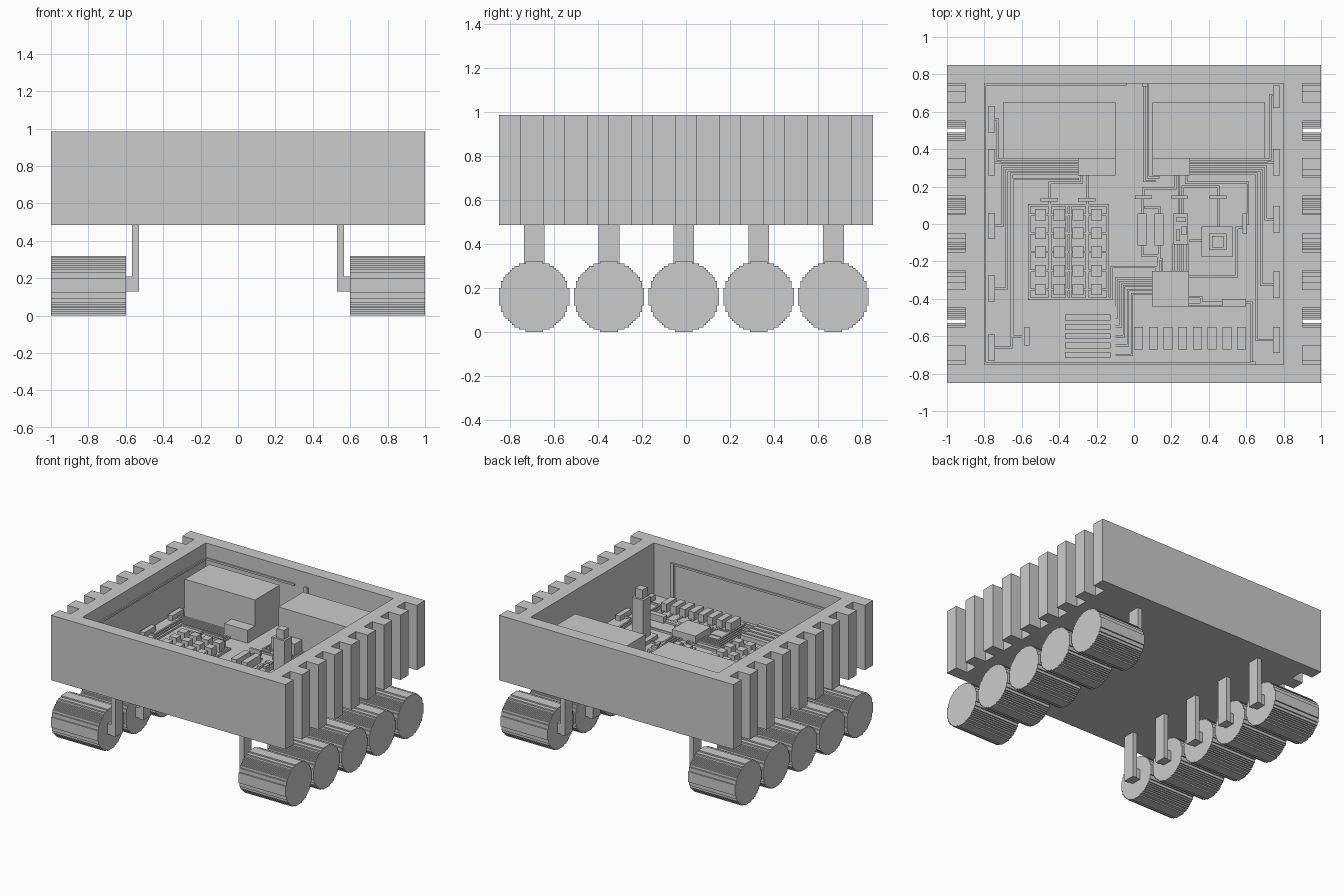
import bpy, bmesh, math

if "Cube" in bpy.data.objects:
    bpy.data.objects.remove(bpy.data.objects["Cube"])

FLOOR = 0.585   # top of the tray floor
T = 0.012       # trace width


def mesh_object(name, bm):
    bmesh.ops.recalc_face_normals(bm, faces=bm.faces)
    me = bpy.data.meshes.new(name)
    bm.to_mesh(me)
    bm.free()
    ob = bpy.data.objects.new(name, me)
    bpy.context.collection.objects.link(ob)
    return ob


def boxes(name, items):
    """One object from boxes given as (x0, x1, y0, y1, z0, z1)."""
    bm = bmesh.new()
    for x0, x1, y0, y1, z0, z1 in items:
        vs = bmesh.ops.create_cube(bm, size=1)["verts"]
        for v in vs:
            v.co.x = x1 if v.co.x > 0 else x0
            v.co.y = y1 if v.co.y > 0 else y0
            v.co.z = z1 if v.co.z > 0 else z0
    return mesh_object(name, bm)


def on_floor(name, rects, h):
    return boxes(name, [(*r, FLOOR, FLOOR + h) for r in rects])


def prism(name, pts, vec):
    bm = bmesh.new()
    f = bm.faces.new([bm.verts.new(p) for p in pts])
    ext = bmesh.ops.extrude_face_region(bm, geom=[f])["geom"]
    bmesh.ops.translate(bm, vec=vec, verts=[g for g in ext if isinstance(g, bmesh.types.BMVert)])
    return mesh_object(name, bm)


def traces(name, paths, h=0.014):
    """Thin square-cornered conductors lying on the floor."""
    rects = []
    for p in paths:
        for (ax, ay), (bx, by) in zip(p, p[1:]):
            rects.append((min(ax, bx) - T / 2, max(ax, bx) + T / 2,
                          min(ay, by) - T / 2, max(ay, by) + T / 2))
    return on_floor(name, rects, h)


# Tray body with notched side fins
side = [(1, -0.85)]
for i in range(8):
    y = -0.75 + 0.2 * i
    side += [(1, y), (0.9, y), (0.9, y + 0.1), (1, y + 0.1)]
side.append((1, 0.85))
outline = side + [(-x, y) for x, y in reversed(side)]
body = prism("tray_body", [(x, y, 0.485) for x, y in outline], (0, 0, 0.5))
cutter = boxes("cavity_cutter", [(-0.8, 0.8, -0.75, 0.75, FLOOR, 1.2)])
mod = body.modifiers.new("cavity", "BOOLEAN")
mod.operation, mod.solver, mod.object = "DIFFERENCE", "EXACT", cutter
bpy.context.view_layer.objects.active = body
bpy.ops.object.modifier_apply(modifier="cavity")
bpy.data.objects.remove(cutter)

# Stepped wheel silhouette, in 0.01 steps
R, S = 16, 0.01
quarter = []
for k in range(R):
    w = round(math.sqrt(R * R - (k + 0.5) ** 2))
    for p in ((w, k), (w, k + 1)):
        if len(quarter) > 1 and quarter[-1][0] == w and quarter[-2][0] == w:
            quarter[-1] = p
        elif not quarter or quarter[-1] != p:
            quarter.append(p)
half = [(a, -b) for a, b in reversed(quarter[1:])] + quarter[1:]
ring = half + [(-a, b) for a, b in reversed(half)]

# Wheels and L-shaped legs
for i in range(5):
    y = -0.69 + 0.34 * i
    for s, tag in ((1, "right"), (-1, "left")):
        prism(f"wheel_{tag}_{i}", [(0.6 * s, y + a * S, 0.16 + b * S) for a, b in ring], (0.4 * s, 0, 0))
        xs = sorted((0.53 * s, 0.567 * s))
        ax = sorted((0.55 * s, 0.61 * s))
        boxes(f"leg_{tag}_{i}", [(*xs, y - 0.047, y + 0.047, 0.128, 0.49),
                                 (*ax, y - 0.04, y + 0.04, 0.13, 0.21)])

# Battery blocks with driver chips
for s, tag in ((1, "right"), (-1, "left")):
    x0, x1 = sorted((0.1 * s, 0.7 * s))
    on_floor(f"battery_{tag}", [(x0, x1, 0.35, 0.65)], 0.3)
    x0, x1 = sorted((0.1 * s, 0.3 * s))
    on_floor(f"driver_chip_{tag}", [(x0, x1, 0.26, 0.355)], 0.1)

# Wheel connectors along the side walls and their wiring
left_y = [0.56, 0.33, -0.01, -0.345, -0.66]
right_y = [0.69, 0.33, 0.025, -0.325, -0.62]
for s, ys, tag in ((-1, left_y, "left"), (1, right_y, "right")):
    x0, x1 = sorted((0.742 * s, 0.78 * s))
    on_floor(f"wheel_connectors_{tag}", [(x0, x1, y - 0.07, y + 0.07 if y < 0.65 else 0.74) for y in ys], 0.04)
    lanes = [0.73, 0.72, 0.705, 0.68, 0.655]
    traces(f"wheel_wiring_{tag}",
           [[(0.3 * s, 0.345 - 0.019 * i), (lanes[i] * s, 0.345 - 0.019 * i), (lanes[i] * s, ys[i]), (0.75 * s, ys[i])]
            for i in range(5)])

# Thin circuit boards
on_floor("circuit_boards", [(-0.6, -0.1, -0.725, -0.44), (0, 0.6, -0.725, -0.44)], 0.006)

# Memory grid and its comb wiring
cols = [-0.5, -0.4, -0.3, -0.2]
rows = [0.05 - 0.1 * i for i in range(5)]
on_floor("memory_chips", [(x - 0.03, x + 0.03, y - 0.03, y + 0.03) for x in cols for y in rows], 0.07)
comb = []
for x in cols:
    e = -0.06 if x in (-0.5, -0.3) else 0.06
    for lane in (e, -e * 0.8):
        comb.append([(x + lane, 0.1), (x + lane, -0.4)])
    comb += [[(x - 0.055, y), (x + 0.055, y)] for y in rows]
comb += [[(-0.56, 0.1), (-0.14, 0.1)], [(-0.56, -0.4), (-0.12, -0.4)],
         [(-0.45, 0.1), (-0.45, 0.22), (-0.28, 0.22), (-0.28, 0.26)],
         [(-0.25, 0.1), (-0.25, 0.26)],
         [(-0.3, 0.24), (-0.65, 0.24), (-0.65, -0.6), (-0.57, -0.6)]]
traces("memory_wiring", comb)
on_floor("memory_headers", [(-0.5, -0.41, 0.12, 0.14), (-0.3, -0.205, 0.12, 0.14)], 0.04)

# Processor and storage bars with bus lines
on_floor("processor", [(0.095, 0.295, -0.44, -0.25)], 0.06)
bars = [-0.5 - 0.05 * i for i in range(5)]
on_floor("storage_bars", [(-0.37, -0.125, y - 0.016, y + 0.016) for y in bars], 0.04)
on_floor("storage_header", [(-0.585, -0.56, -0.65, -0.55)], 0.04)
bus = []
for i, y in enumerate(bars):
    bus.append([(-0.56, -0.56 - 0.02 * i), (-0.45 + 0.02 * abs(i - 2), -0.56 - 0.02 * i),
                (-0.45 + 0.02 * abs(i - 2), y), (-0.37, y)])
    lane = -0.095 + 0.021 * i
    bus.append([(-0.125, y), (lane, y), (lane, -0.29 - 0.021 * i), (0.1, -0.29 - 0.021 * i)])
bus += [[(-0.12, -0.4), (-0.12, -0.23), (0.12, -0.23), (0.12, -0.25)]]
traces("data_bus", bus)

# Row of eight output chips fed by stepped wiring
fan = []
slots = [0.025 + 0.0785 * i for i in range(8)]
for i, x in enumerate(slots):
    sx = 0.11 + 0.024 * i
    y = -0.53 + 0.014 * i
    fan.append([(sx, -0.44), (sx, y), (x, y), (x, -0.56)])
fan += [[(0.295, -0.39), (0.36, -0.39), (0.36, -0.42), (0.48, -0.42)]]
on_floor("output_chips", [(x - 0.024, x + 0.024, -0.67, -0.55) for x in slots], 0.07)
traces("output_wiring", fan)
on_floor("signal_module", [(0.47, 0.6, -0.44, -0.4)], 0.05)

# Capacitors, radio module and headers
on_floor("capacitors", [(0.02, 0.067, -0.115, 0.055), (0.11, 0.157, -0.115, 0.055)], 0.06)
on_floor("radio_module", [(0.21, 0.29, -0.11, 0.055)], 0.025)
on_floor("radio_parts", [(0.225, 0.245, -0.09, -0.03), (0.255, 0.28, -0.06, -0.01), (0.225, 0.275, 0.01, 0.035)], 0.045)
on_floor("power_headers", [(0.005, 0.095, 0.135, 0.152), (0.2, 0.285, 0.135, 0.152),
                           (0.405, 0.495, 0.135, 0.152), (0.58, 0.605, -0.05, 0.055)], 0.04)
links = [[(0.213 + 0.024 * i, -0.11), (0.213 + 0.024 * i, -0.25)] for i in range(4)]
links += [[(0.045, -0.11), (0.045, -0.17), (0.13, -0.17), (0.13, -0.25)],
          [(0.135, -0.11), (0.135, -0.19), (0.15, -0.19), (0.15, -0.25)],
          [(0.045, 0.05), (0.045, 0.14)], [(0.06, 0.09), (0.135, 0.09), (0.135, 0.05)],
          [(0.05, 0.15), (0.05, 0.19), (0.22, 0.19), (0.22, 0.26)],
          [(0.24, 0.055), (0.24, 0.26)],
          [(0.26, 0.055), (0.26, 0.2), (0.45, 0.2), (0.45, -0.02)],
          [(0.28, 0.26), (0.28, 0.22), (0.61, 0.22), (0.61, 0.0)],
          [(0.295, -0.28), (0.55, -0.28), (0.55, -0.02), (0.59, -0.02)],
          [(0.3, -0.09), (0.37, -0.09)],
          [(0.055, 0.74), (0.055, 0.23), (0.11, 0.23)],
          [(0.075, 0.74), (0.075, 0.25), (0.13, 0.25)],
          [(0.6, -0.42), (0.63, -0.42), (0.63, -0.74)]]
traces("power_wiring", links)

# Sensor mast
boxes("sensor_mast", [(0.361, 0.527, -0.176, -0.013, FLOOR, FLOOR + 0.03),
                      (0.4, 0.495, -0.14, -0.05, FLOOR, 0.915),
                      (0.417, 0.478, -0.125, -0.065, 0.9, 0.985)])

# Conduit running around the inner walls
boxes("wall_conduit", [(-0.8, -0.79, -0.75, 0.75, 0.86, 0.875),
                       (-0.8, -0.04, 0.74, 0.75, 0.86, 0.875),
                       (-0.8, 0.65, -0.75, -0.74, 0.86, 0.875),
                       (0.62, 0.65, -0.75, -0.735, FLOOR, 0.875),
                       (0.045, 0.075, 0.735, 0.75, FLOOR, 0.875)])
